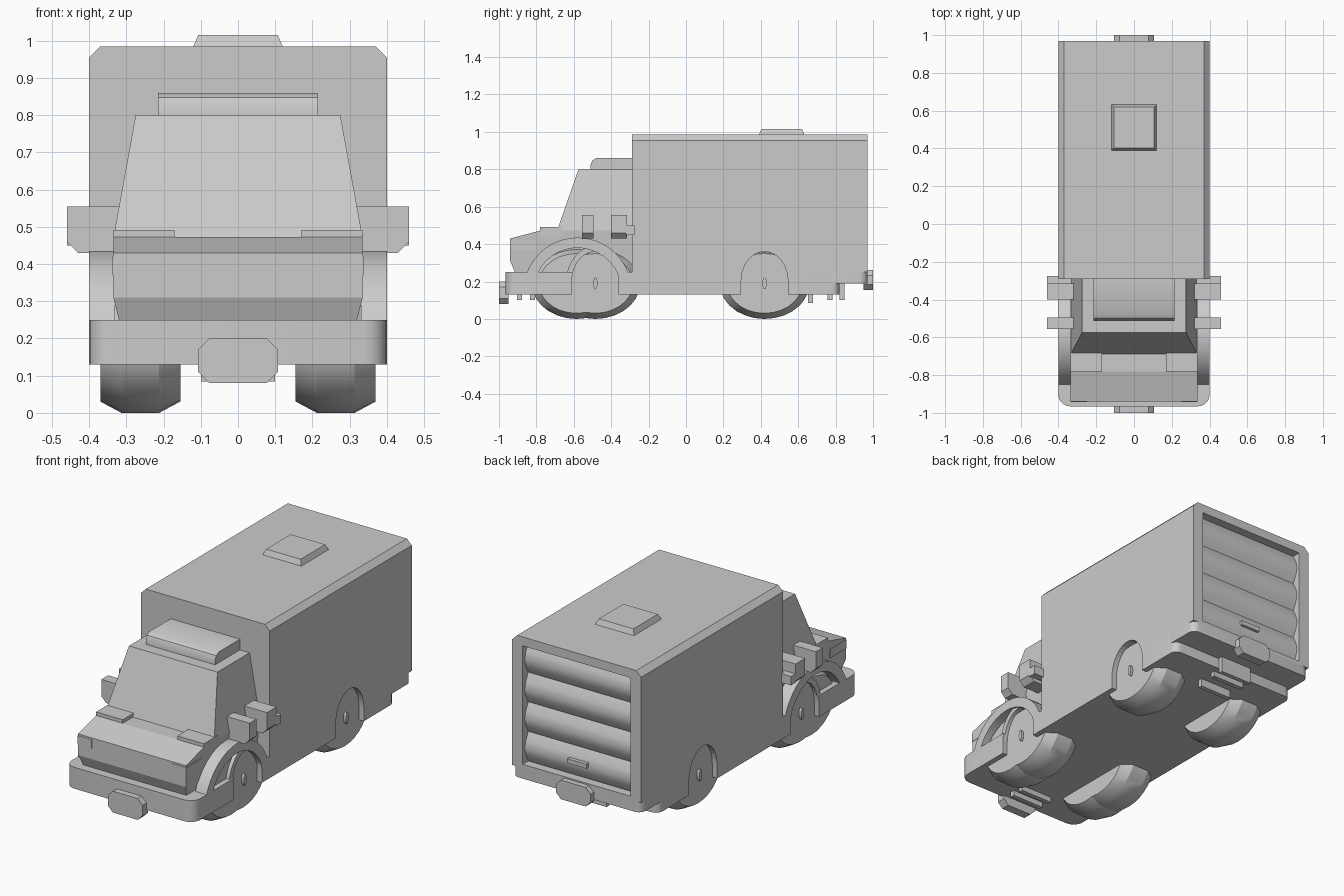
import bpy, bmesh, math

if "Cube" in bpy.data.objects:
    bpy.data.objects.remove(bpy.data.objects["Cube"])

def add(name, bm):
    bmesh.ops.recalc_face_normals(bm, faces=bm.faces)
    me = bpy.data.meshes.new(name)
    bm.to_mesh(me)
    bm.free()
    ob = bpy.data.objects.new(name, me)
    bpy.context.collection.objects.link(ob)
    return ob

def place(axis, p, t):
    return {'x': (t, p[0], p[1]), 'y': (p[0], t, p[1]), 'z': (p[0], p[1], t)}[axis]

def loft(name, axis, pts_a, a, pts_b, b):
    bm = bmesh.new()
    va = [bm.verts.new(place(axis, p, a)) for p in pts_a]
    vb = [bm.verts.new(place(axis, p, b)) for p in pts_b]
    n = len(va)
    bm.faces.new(va)
    bm.faces.new(vb[::-1])
    for i in range(n):
        bm.faces.new((va[i], va[(i + 1) % n], vb[(i + 1) % n], vb[i]))
    return add(name, bm)

def prism(name, axis, pts, a, b):
    return loft(name, axis, pts, a, pts, b)

def rect(x0, x1, y0, y1):
    return [(x0, y0), (x1, y0), (x1, y1), (x0, y1)]

def box(name, x0, x1, y0, y1, z0, z1):
    return prism(name, 'z', rect(x0, x1, y0, y1), z0, z1)

def arc(cy, cz, ry, rz, n=20, a0=0, a1=math.pi):
    return [(cy + ry * math.cos(a0 + (a1 - a0) * i / n),
             cz + rz * math.sin(a0 + (a1 - a0) * i / n)) for i in range(n + 1)]

def smooth(ob, angle=35):
    bpy.ops.object.select_all(action='DESELECT')
    bpy.context.view_layer.objects.active = ob
    ob.select_set(True)
    bpy.ops.object.shade_smooth_by_angle(angle=math.radians(angle))

def cut(ob, cutter):
    m = ob.modifiers.new('cut', 'BOOLEAN')
    m.operation = 'DIFFERENCE'
    m.object = cutter
    m.solver = 'EXACT'
    bpy.context.view_layer.objects.active = ob
    bpy.ops.object.modifier_apply(modifier=m.name)

def rounded_slab(name, y0, y1, z0, z1, rf, rb):
    pts = []
    for cx, cy, r, a in ((0.4 - rf, y0 + rf, rf, -90), (0.4 - rb, y1 - rb, rb, 0),
                         (rb - 0.4, y1 - rb, rb, 90), (rf - 0.4, y0 + rf, rf, 180)):
        pts += arc(cx, cy, r, r, 5, math.radians(a), math.radians(a + 90))
    return prism(name, 'z', pts, z0, z1)

# Cargo box with chamfered roof edges, chassis and rear bumper
cargo = prism('cargo_box', 'y', [(-.4, .25), (.4, .25), (.4, .955), (.37, .985),
                                 (-.37, .985), (-.4, .955)], -.29, .97)
chassis = rounded_slab('chassis', -.965, .82, .13, .25, .06, .04)
rear_bumper = rounded_slab('rear_bumper', .7, .97, .19, .25, .02, .04)

# Cut-outs: door opening and wheel arches
cutters = [box('door_cutter', -.335, .335, .915, 1.1, .27, .935)]
cut(cargo, cutters[0])
for s in (-1, 1):
    for cy in (-.485, .42):
        shape = [(cy + .125, .05)] + arc(cy, .2, .125, .16) + [(cy - .125, .05)]
        c = prism('arch_cutter', 'x', shape, s * .36, s * .5)
        cutters.append(c)
        cut(chassis, c)
        cut(cargo, c)
for c in cutters:
    bpy.data.objects.remove(c)

# Roller door with four bulging slats, and its handle
pts = [(.90, .27)]
h = .665 / 4
for i in range(4):
    for f, y in ((0, .92), (.25, .942), (.5, .953), (.75, .942)):
        pts.append((y, .27 + h * (i + f)))
pts += [(.92, .935), (.90, .935)]
smooth(prism('roller_door', 'x', pts, -.335, .335), 40)
box('door_handle', -.06, .06, .93, .968, .35, .375)

# Cab: nose, bevelled lower front, cabin and roof fairing
prism('cab_nose', 'x', [(-.28, .25), (-.915, .25), (-.94, .31), (-.94, .43),
                        (-.78, .472), (-.28, .472)], -.335, .335)
nose = bpy.data.objects['cab_nose']
for v in nose.data.vertices:
    if v.co.z < .26:
        v.co.x *= .955
loft('cabin', 'z', rect(-.335, .335, -.69, -.28), .47,
     rect(-.275, .275, -.575, -.28), .80)
smooth(prism('roof_fairing', 'x', [(-.28, .79), (-.51, .79), (-.51, .825), (-.5, .848),
                                   (-.48, .86), (-.28, .86)], -.215, .215))

# Roof hatch
loft('roof_hatch', 'z', rect(-.122, .122, .388, .635), .98,
     rect(-.107, .107, .403, .62), 1.015)

# Octagonal plates on both bumpers
def plate(name, z0, z1, y0, y1):
    c = .03
    prism(name, 'y', [(-.107 + c, z0), (.107 - c, z0), (.107, z0 + c), (.107, z1 - c),
                      (.107 - c, z1), (-.107 + c, z1), (-.107, z1 - c), (-.107, z0 + c)], y0, y1)
plate('front_plate', .08, .20, -1.0, -.95)
plate('rear_plate', .155, .262, .95, 1.0)

# Cross bars beneath the chassis
for y, z0, z1 in ((-.89, .1, .14), (-.82, .1, .14), (.665, .085, .14), (.77, .1, .14), (.835, .1, .2)):
    box('under_bar', -.1, .1, y - .013, y + .013, z0, z1)

def wheel(name, s, cy):
    # Faceted tyre with chamfered shoulders
    bm = bmesh.new()
    n, rings = 28, []
    for x, k in ((.155, .84), (.212, 1), (.313, 1), (.37, .84)):
        rings.append([bm.verts.new((s * x, cy + .24 * k * math.cos(2 * math.pi * i / n),
                                    .19 + .19 * k * math.sin(2 * math.pi * i / n))) for i in range(n)])
    for a, b in zip(rings, rings[1:]):
        for i in range(n):
            bm.faces.new((a[i], a[(i + 1) % n], b[(i + 1) % n], b[i]))
    bm.faces.new(rings[0])
    bm.faces.new(rings[-1])
    smooth(add(name, bm), 30)

def ring(name, s, cy, cz, ro, ri, x0, x1):
    smooth(prism(name, 'x', arc(cy, cz, *ro) + arc(cy, cz, *ri)[::-1], s * x0, s * x1))

for s in (-1, 1):
    # Wheels; each front wheel is a close overlapping pair
    for name, cy in (('front_wheel', -.585), ('front_wheel_twin', -.485), ('rear_wheel', .42)):
        wheel(name, s, cy)
    for cy in (-.485, .42):
        prism('wheel_hub', 'x', arc(cy, .19, .012, .032, 11, 0, 2 * math.pi * 11 / 12), s * .36, s * .385)
    # Front fender and inner arch around the wheel
    ring('front_fender', s, -.58, .145, (.29, .29), (.235, .235), .33, .4)
    ring('inner_arch', s, -.485, .2, (.155, .19), (.125, .16), .33, .39)
    # Raised hood corner and headlight
    box('hood_corner', s * .17, s * .335, -.78, -.66, .44, .492)
    box('headlight', s * .25, s * .337, -.942, -.8, .37, .42)
    # Side blocks (mirrors) with chamfered lower corner, and rear bracket
    side = [(s * .3, .43), (s * .43, .43), (s * .46, .46), (s * .46, .555), (s * .3, .555)]
    prism('mirror_block', 'y', side, -.555, -.495)
    prism('mirror_block_rear', 'y', side, -.4, -.315)
    box('mirror_bracket', s * .33, s * .46, -.32, -.275, .45, .5)
smooth(chassis)
smooth(rear_bumper)
